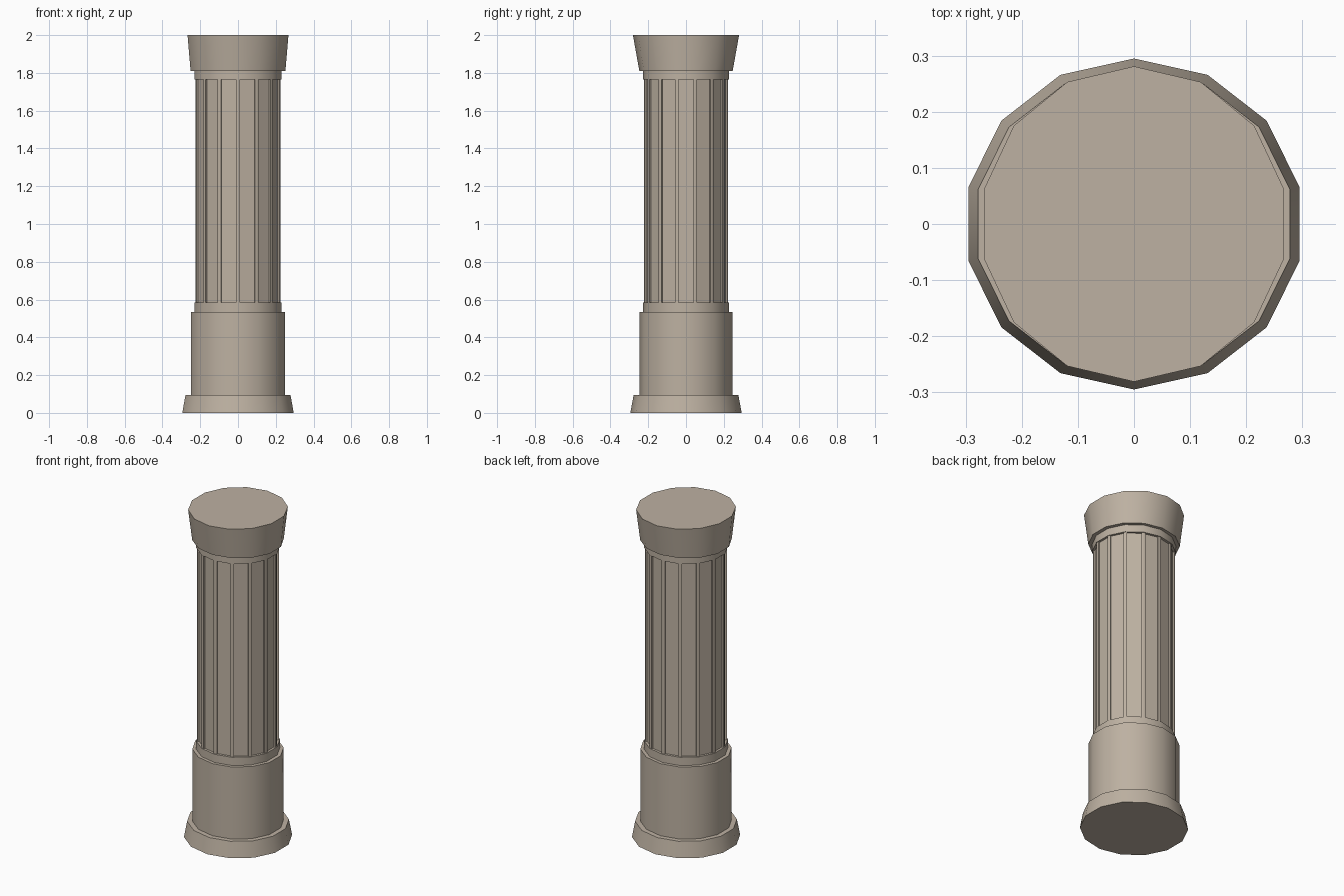
import bpy, bmesh, math

if "Cube" in bpy.data.objects:
    bpy.data.objects.remove(bpy.data.objects["Cube"])

N = 14
stone = bpy.data.materials.new("warm beige stone")
stone.diffuse_color = (0.51, 0.44, 0.36, 1)
stone.use_nodes = True
stone.node_tree.nodes["Principled BSDF"].inputs["Base Color"].default_value = stone.diffuse_color


def finish(name, bm):
    bmesh.ops.recalc_face_normals(bm, faces=bm.faces)
    me = bpy.data.meshes.new(name)
    bm.to_mesh(me)
    bm.free()
    me.materials.append(stone)
    ob = bpy.data.objects.new(name, me)
    bpy.context.collection.objects.link(ob)
    bpy.ops.object.select_all(action='DESELECT')
    ob.select_set(True)
    bpy.context.view_layer.objects.active = ob
    bpy.ops.object.shade_smooth_by_angle(angle=math.radians(30))


def ring_points(rx, ry):
    # vertices point along +y and -y
    return [(rx * math.sin(2 * math.pi * i / N), -ry * math.cos(2 * math.pi * i / N))
            for i in range(N)]


def skin(bm, loops):
    for a, b in zip(loops, loops[1:]):
        n = len(a)
        for i in range(n):
            j = (i + 1) % n
            bm.faces.new((a[i], a[j], b[j], b[i]))


def lathe(name, profile, cap_start=False, cap_end=False):
    """profile: list of (x radius, y radius, z)"""
    bm = bmesh.new()
    loops = [[bm.verts.new((x, y, z)) for x, y in ring_points(rx, ry)]
             for rx, ry, z in profile]
    skin(bm, loops)
    if cap_start:
        bm.faces.new(loops[0][::-1])
    if cap_end:
        bm.faces.new(loops[-1])
    finish(name, bm)


IN = (0.205, 0.197)       # inner edge of the ledges, hidden behind the shaft
NECK = (0.235, 0.228)
DRUM = (0.2565, 0.247)

# plinth, drum and lower collar
lathe("plinth", [(0.3026, 0.295, 0), (0.285, 0.277, 0.095), (*DRUM, 0.095)], cap_start=True)
lathe("drum", [(*DRUM, 0.095), (*DRUM, 0.535), (*NECK, 0.535)])
lathe("lower_collar", [(*NECK, 0.535), (*NECK, 0.585), (*IN, 0.585)])

# fluted shaft: each side has a shallow sunken panel between corner ridges
section = []
pts = ring_points(0.231, 0.223)
for i in range(N):
    p, q = pts[i], pts[(i + 1) % N]
    mx, my = (p[0] + q[0]) / 2, (p[1] + q[1]) / 2
    m = math.hypot(mx, my)
    dx, dy = -mx / m * 0.01, -my / m * 0.01
    lerp = lambda t: (p[0] + (q[0] - p[0]) * t, p[1] + (q[1] - p[1]) * t)
    a, b = lerp(0.11), lerp(0.89)
    section += [p, a, (a[0] + dx, a[1] + dy), (b[0] + dx, b[1] + dy), b]
bm = bmesh.new()
skin(bm, [[bm.verts.new((x, y, z)) for x, y in section] for z in (0.585, 1.765)])
finish("fluted_shaft", bm)

# upper collar and capital
lathe("upper_collar", [(*IN, 1.765), (*NECK, 1.765), (*NECK, 1.81)])
lathe("capital", [(*NECK, 1.81), (0.2575, 0.247, 1.81), (0.274, 0.281, 2.0)], cap_end=True)
